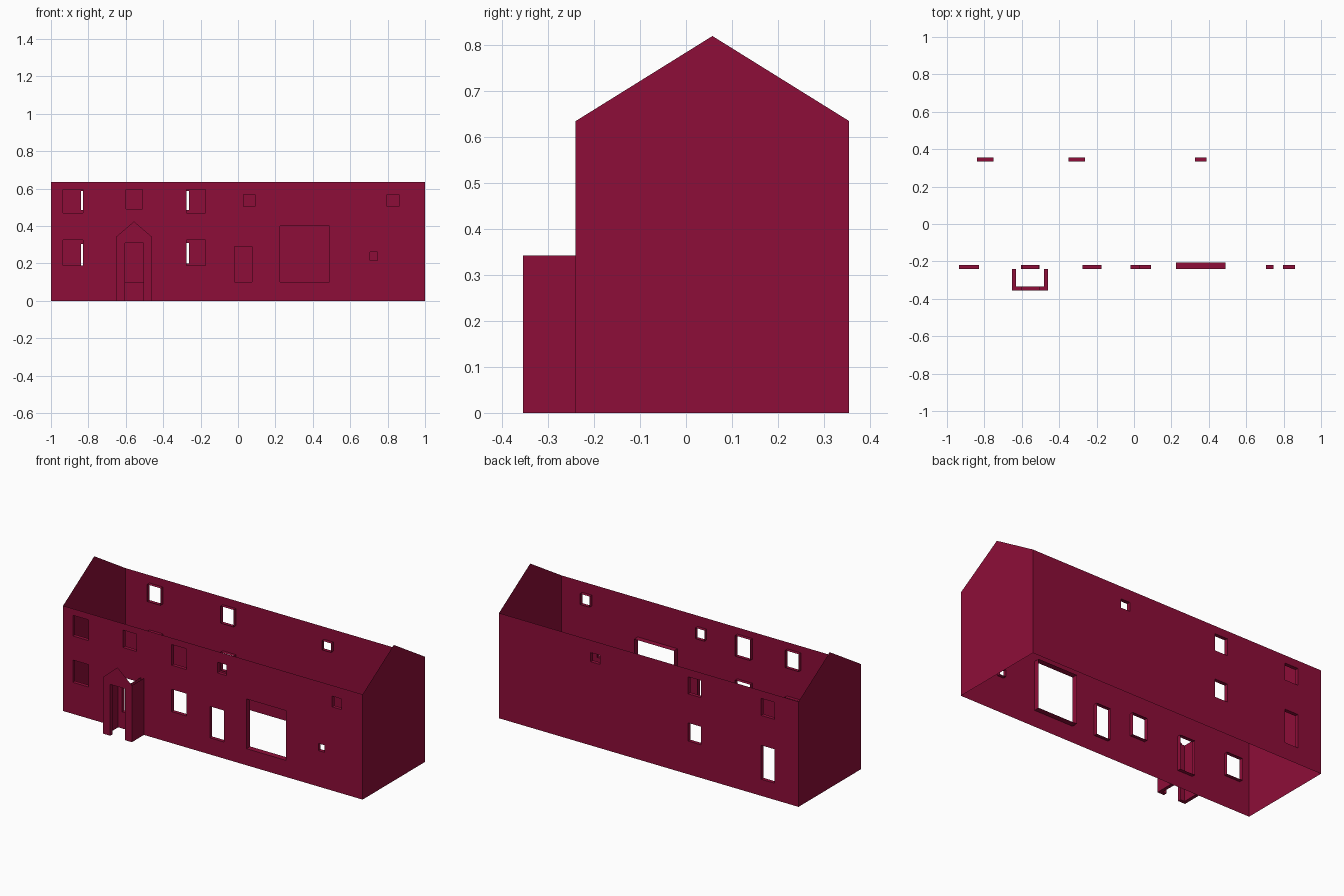
import bpy

if "Cube" in bpy.data.objects:
    bpy.data.objects.remove(bpy.data.objects["Cube"])

# single flat colour for the whole shell
mat = bpy.data.materials.new("dark_crimson")
mat.diffuse_color = (0.270, 0.004, 0.040, 1.0)
mat.use_nodes = True
mat.node_tree.nodes["Principled BSDF"].inputs["Base Color"].default_value = mat.diffuse_color

X0, X1, YF, YB = -1.0, 1.0, -0.24, 0.355
EAVE, RIDGE = 0.635, 0.82
REVEAL = 0.022


def make(name, faces):
    """Object from a list of polygons, each a list of points; shared points are merged."""
    index, polys = {}, []
    for f in faces:
        polys.append([index.setdefault(tuple(round(c, 4) for c in p), len(index)) for p in f])
    me = bpy.data.meshes.new(name)
    me.from_pydata(list(index), [], polys)
    me.materials.append(mat)
    me.update()
    ob = bpy.data.objects.new(name, me)
    bpy.context.collection.objects.link(ob)
    return ob


def rect(x0, x1, z0, z1):
    return [(x0, z0), (x1, z0), (x1, z1), (x0, z1)]


def long_wall(name, y, inward, openings):
    """Flat wall with rectangular holes, plus a shallow reveal around each hole."""
    def oriented(f):
        return f if inward > 0 else f[::-1]
    xs = sorted({X0, X1} | {v for o in openings for v in o[:2]})
    zs = sorted({0.0, EAVE} | {v for o in openings for v in o[2:4]})
    wall, reveals = [], []
    for a, b in zip(xs, xs[1:]):
        for c, d in zip(zs, zs[1:]):
            mx, mz = (a + b) / 2, (c + d) / 2
            if not any(o[0] < mx < o[1] and o[2] < mz < o[3] for o in openings):
                wall.append(oriented([(x, y, z) for x, z in rect(a, b, c, d)]))
    for o in openings:
        yi = y + inward * (o[4] if len(o) > 4 else REVEAL)
        r = rect(*o[:4])
        for p, q in zip(r, r[1:] + r[:1]):
            reveals.append(oriented([(p[0], y, p[1]), (q[0], y, q[1]),
                                     (q[0], yi, q[1]), (p[0], yi, p[1])]))
    make(name, wall)
    make(name + "_reveals", reveals)


# front wall: x0, x1, z0, z1 (and reveal depth)
long_wall("front_wall", YF, 1, [
    (-0.935, -0.83, 0.47, 0.595), (-0.935, -0.83, 0.19, 0.325),
    (-0.60, -0.51, 0.49, 0.595), (-0.605, -0.505, 0.10, 0.31),
    (-0.275, -0.175, 0.47, 0.595), (-0.275, -0.175, 0.19, 0.325),
    (0.03, 0.09, 0.505, 0.57), (-0.02, 0.075, 0.10, 0.29),
    (0.225, 0.49, 0.10, 0.40, 0.035),
    (0.705, 0.747, 0.217, 0.26), (0.797, 0.86, 0.505, 0.57)])

# back wall
long_wall("back_wall", YB, -1, [
    (-0.84, -0.75, 0.485, 0.588), (-0.84, -0.75, 0.10, 0.305),
    (-0.35, -0.263, 0.485, 0.588), (-0.35, -0.263, 0.20, 0.31),
    (0.327, 0.388, 0.505, 0.56)])

# gable end walls
profile = [(YF, 0), (YB, 0), (YB, EAVE), ((YF + YB) / 2, RIDGE), (YF, EAVE)]
make("right_gable_wall", [[(X1, y, z) for y, z in profile]])
make("left_gable_wall", [[(X0, y, z) for y, z in profile[::-1]]])

# porch: gabled front sheet, side walls with an inner skin, open top
L, R, DL, DR, T = -0.652, -0.46, -0.605, -0.505, 0.02
PY, PE, PK, DZ = -0.355, 0.342, 0.425, 0.31
IY = PY + T
make("porch_front", [[(x, PY, z) for x, z in (
    (L, 0), (DL, 0), (DL, DZ), (DR, DZ), (DR, 0), (R, 0),
    (R, PE), ((L + R) / 2, PK), (L, PE))]])

sides = []
for out, door, s in ((L, DL, 1), (R, DR, -1)):
    inn = out + s * T
    faces = [
        [(out, YF, 0), (out, PY, 0), (out, PY, PE), (out, YF, PE)],          # outer skin
        [(inn, IY, 0), (inn, YF, 0), (inn, YF, PE), (inn, IY, PE)],          # inner skin
        [(door, PY, 0), (door, IY, 0), (door, IY, DZ), (door, PY, DZ)],      # door jamb
        [(door, IY, 0), (inn, IY, 0), (inn, IY, PE), (door, IY, PE), (door, IY, DZ)],
        [(out, PY, 0), (out, YF, 0), (inn, YF, 0), (inn, IY, 0),
         (door, IY, 0), (door, PY, 0)],                                      # underside
    ]
    sides += faces if s > 0 else [f[::-1] for f in faces]
make("porch_sides", sides)
make("porch_lintel", [
    [(DL, PY, DZ), (DL, IY, DZ), (DR, IY, DZ), (DR, PY, DZ)],
    [(DR, IY, DZ), (DL, IY, DZ), (DL, IY, PE), (DR, IY, PE)]])
